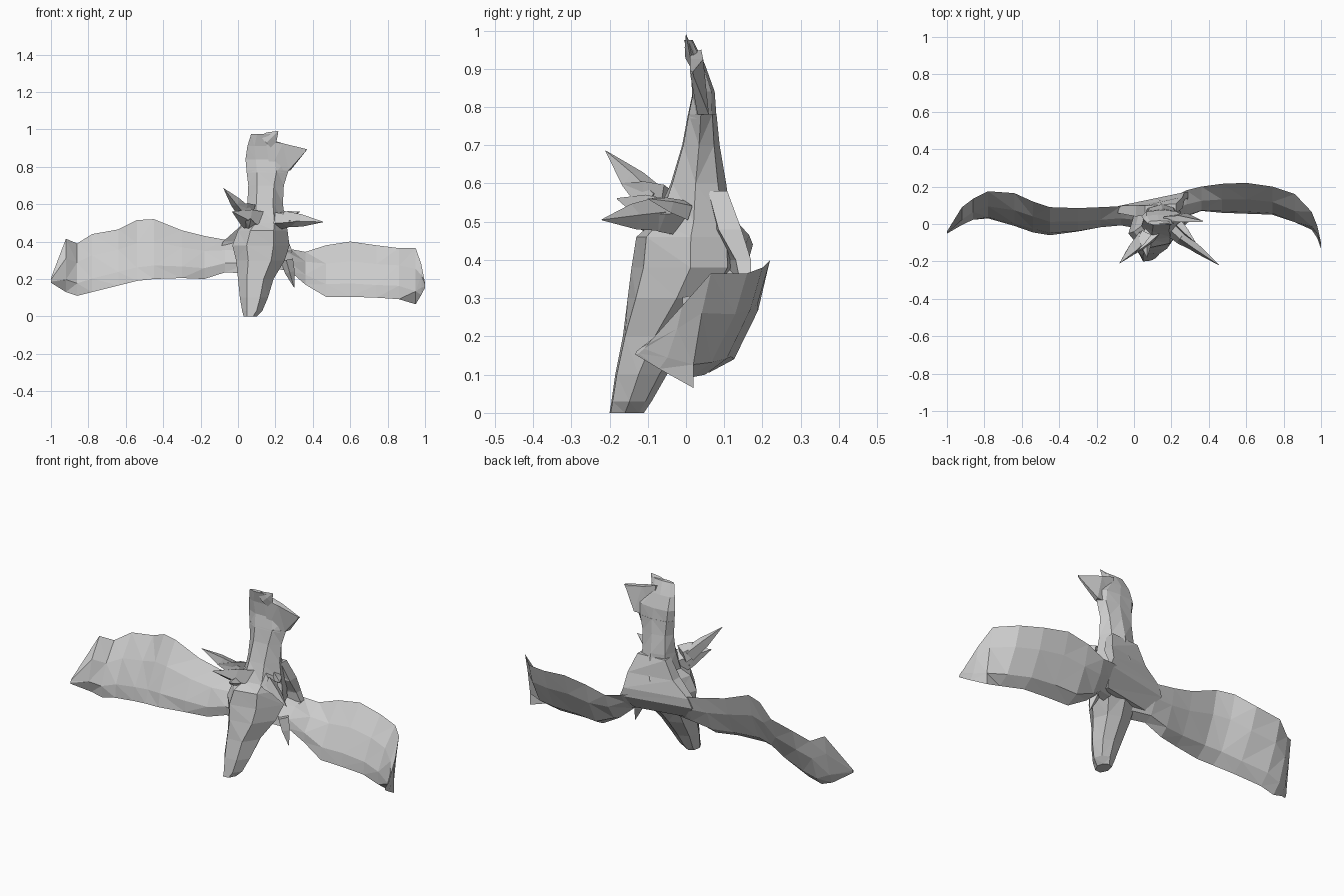
import bpy, bmesh, math
from mathutils import Vector


def loft(name, rings):
    """Skin a list of equal-length point rings, cap both ends, flat triangles."""
    bm = bmesh.new()
    rows = [[bm.verts.new(p) for p in r] for r in rings]
    n = len(rows[0])
    for a, b in zip(rows, rows[1:]):
        for i in range(n):
            j = (i + 1) % n
            bm.faces.new((a[i], a[j], b[j], b[i]))
    bm.faces.new(rows[0])
    bm.faces.new(rows[-1])
    bmesh.ops.triangulate(bm, faces=bm.faces[:])
    bmesh.ops.recalc_face_normals(bm, faces=bm.faces[:])
    me = bpy.data.meshes.new(name)
    bm.to_mesh(me)
    bm.free()
    ob = bpy.data.objects.new(name, me)
    bpy.context.collection.objects.link(ob)
    return ob


def body_ring(z, x0, x1, y0, y1, skew=0.0):
    """Seven-sided cross-section; skew pushes the right side backwards."""
    pts = [(0.25, 0), (0.72, 0.03), (1, 0.45), (0.85, 0.85),
           (0.5, 1), (0.12, 0.85), (0, 0.4)]
    return [(x0 + u * (x1 - x0), y0 + v * (y1 - y0) + skew * (u - 0.5), z)
            for u, v in pts]


def wing_ring(x, yt, zt, yb, zb, front, back):
    """Slanted blade section between an upper and a lower edge."""
    top, low = Vector((x, yt, zt)), Vector((x, yb, zb))
    d = (low - top).normalized()
    nrm = Vector((0, d.z, -d.y))
    mix = lambda t, o: top.lerp(low, t) + nrm * o
    return [top, mix(0.4, front), mix(0.8, front), low,
            mix(0.8, -back), mix(0.35, -back * 0.8)]


def spike(name, base, tip, width, depth):
    """Four-sided claw running from a base point to a sharp tip."""
    base, tip = Vector(base), Vector(tip)
    d = (tip - base).normalized()
    side = d.cross(Vector((0, 1, 0.2))).normalized()
    up = d.cross(side)
    ring = lambda c, s: [c + side * width * s, c + up * depth * s,
                         c - side * width * s, c - up * depth * s]
    return loft(name, [ring(base, 1), ring(base.lerp(tip, 0.45), 0.75), ring(tip, 0.03)])


# Body with head pointing down
loft("body", [body_ring(*r) for r in [
    (0.0, 0.03, 0.10, -0.20, -0.11),
    (0.03, 0.022, 0.13, -0.195, -0.09),
    (0.10, 0.01, 0.16, -0.185, -0.05),
    (0.20, 0.0, 0.19, -0.165, 0.02),
    (0.30, -0.01, 0.25, -0.145, 0.09, 0.03),
    (0.38, -0.03, 0.275, -0.13, 0.13, 0.05),
    (0.46, 0.0, 0.265, -0.12, 0.13, 0.04),
    (0.50, 0.04, 0.255, -0.08, 0.12, 0.02),
    (0.60, 0.05, 0.24, -0.04, 0.105),
    (0.70, 0.055, 0.245, -0.01, 0.088),
    (0.78, 0.045, 0.27, 0.005, 0.08),
]])

# Mantle: the back spreading into both wing roots
loft("mantle", [
    [(x0, y0, z), (x0, y0 - t, z), (x1, y1 - t, z), (x1, y1, z)]
    for z, x0, x1, y0, y1, t in [
        (0.27, -0.04, 0.25, 0.045, 0.10, 0.03),
        (0.35, -0.10, 0.29, 0.09, 0.17, 0.03),
        (0.40, -0.08, 0.27, 0.097, 0.17, 0.04),
        (0.48, 0.01, 0.26, 0.10, 0.145, 0.06),
        (0.58, 0.06, 0.225, 0.098, 0.108, 0.05)]])

# Tail fan
loft("tail", [body_ring(*r) for r in [
    (0.77, 0.047, 0.265, 0.003, 0.08),
    (0.84, 0.04, 0.26, 0.018, 0.075),
    (0.91, 0.05, 0.20, 0.012, 0.05),
    (0.975, 0.07, 0.20, -0.005, 0.018),
]])
spike("tail_tip", (0.15, 0.01, 0.93), (0.215, 0.0, 0.99), 0.05, 0.012)
loft("tail_side_feather", [
    [(0.15, 0.01, 0.94), (0.16, 0.04, 0.95), (0.17, 0.05, 0.78), (0.17, 0.02, 0.78)],
    [(0.24, 0.01, 0.925), (0.24, 0.045, 0.925), (0.28, 0.06, 0.78), (0.27, 0.03, 0.78)],
    [(0.365, 0.01, 0.895), (0.37, 0.018, 0.892), (0.36, 0.02, 0.88), (0.36, 0.012, 0.88)],
])

# Wings: x, upper edge y z, lower edge y z, front and back bulge
loft("left_wing", [wing_ring(*r) for r in [
    (0.06, 0.09, 0.42, -0.03, 0.23, 0.03, 0.03),
    (-0.07, 0.095, 0.41, 0.0, 0.235, 0.03, 0.03),
    (-0.18, 0.09, 0.43, -0.01, 0.20, 0.03, 0.025),
    (-0.30, 0.085, 0.46, -0.04, 0.205, 0.025, 0.03),
    (-0.45, 0.09, 0.52, -0.06, 0.20, 0.02, 0.035),
    (-0.54, 0.12, 0.515, -0.045, 0.19, 0.015, 0.035),
    (-0.64, 0.165, 0.465, -0.01, 0.165, 0.025, 0.03),
    (-0.78, 0.175, 0.44, 0.03, 0.13, 0.025, 0.025),
    (-0.86, 0.135, 0.39, 0.03, 0.11, 0.03, 0.025),
    (-0.92, 0.09, 0.415, 0.02, 0.13, 0.04, 0.015),
    (-1.0, -0.04, 0.205, -0.05, 0.18, 0.004, 0.004),
]])
loft("right_wing", [wing_ring(*r) for r in [
    (0.18, 0.13, 0.38, 0.0, 0.26, 0.03, 0.02),
    (0.28, 0.18, 0.36, 0.04, 0.24, 0.03, 0.02),
    (0.36, 0.20, 0.345, 0.07, 0.17, 0.03, 0.03),
    (0.47, 0.215, 0.38, 0.06, 0.105, 0.025, 0.04),
    (0.60, 0.22, 0.40, 0.055, 0.105, 0.025, 0.035),
    (0.74, 0.20, 0.38, 0.05, 0.10, 0.025, 0.03),
    (0.86, 0.16, 0.365, 0.01, 0.092, 0.035, 0.03),
    (0.95, 0.065, 0.365, 0.02, 0.065, 0.06, -0.01),
    (0.98, -0.01, 0.28, -0.07, 0.115, 0.02, 0.01),
    (1.0, -0.10, 0.18, -0.133, 0.153, 0.004, 0.004),
]])
# Loose flap beneath the right shoulder
spike("shoulder_flap", (0.26, 0.03, 0.30), (0.30, 0.02, 0.155), 0.035, 0.04)

# Feet: leg stubs and claws
for name, base, tip, w, d in [
    ("left_leg", (0.11, -0.03, 0.50), (-0.03, -0.18, 0.56), 0.07, 0.05),
    ("left_long_claw", (0.04, -0.08, 0.55), (-0.077, -0.21, 0.685), 0.04, 0.045),
    ("left_side_claw", (0.06, -0.05, 0.56), (-0.01, -0.17, 0.60), 0.05, 0.03),
    ("left_low_claw", (0.06, -0.07, 0.49), (0.07, -0.18, 0.52), 0.035, 0.03),
    ("right_leg", (0.20, -0.02, 0.51), (0.33, -0.15, 0.51), 0.05, 0.05),
    ("right_long_claw", (0.25, -0.07, 0.52), (0.455, -0.22, 0.505), 0.045, 0.03),
    ("right_upper_claw", (0.24, 0.0, 0.53), (0.33, -0.10, 0.56), 0.03, 0.025),
]:
    spike(name, base, tip, w, d)
